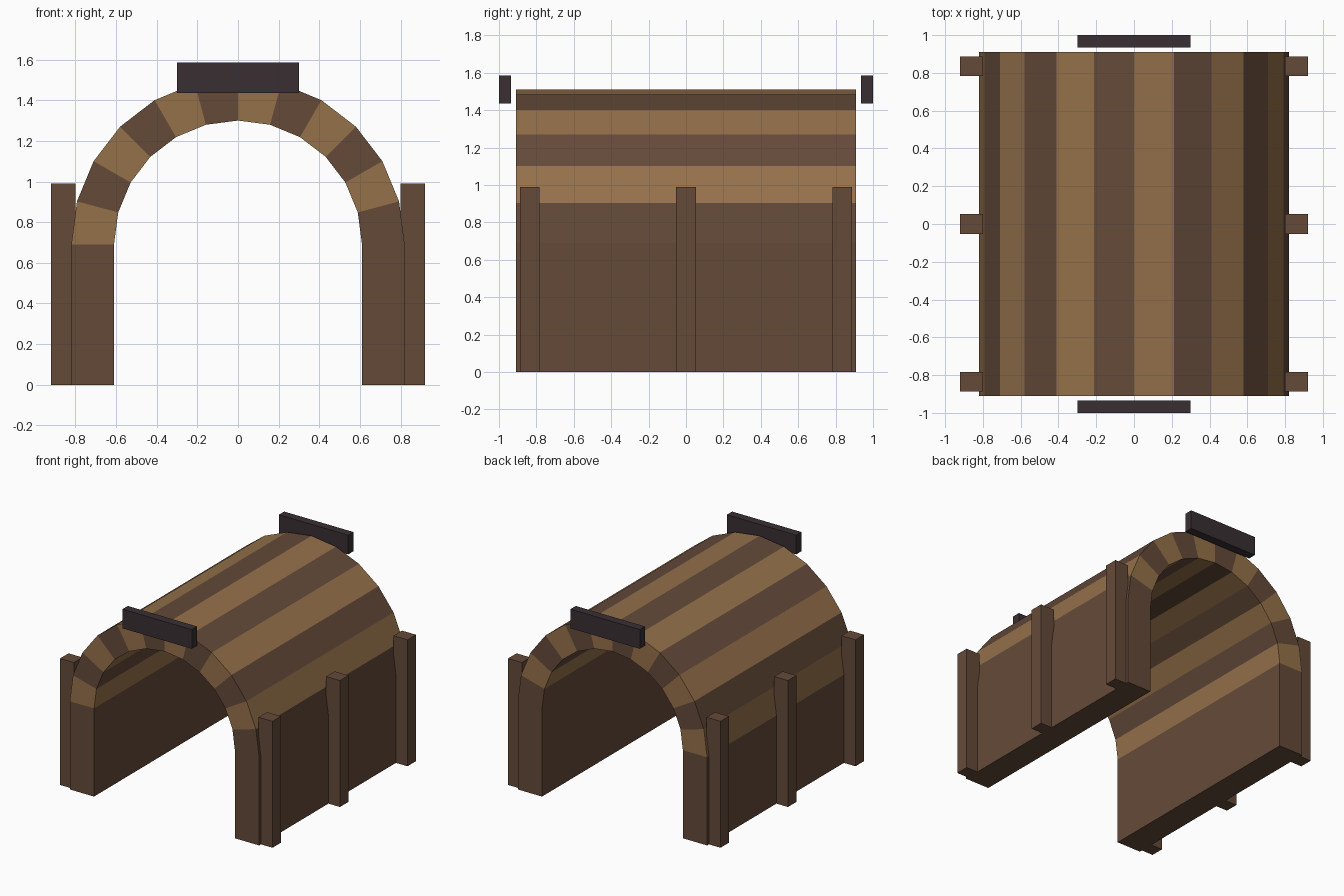
import bpy, bmesh
from math import pi, sin, cos

cube = bpy.data.objects.get("Cube")
if cube:
    bpy.data.objects.remove(cube, do_unlink=True)


def linear(c):
    c /= 255
    return c / 12.92 if c <= 0.04045 else ((c + 0.055) / 1.055) ** 2.4


def material(name, *rgb):
    mat = bpy.data.materials.new(name)
    colour = [linear(c) for c in rgb] + [1]
    mat.use_nodes = True
    mat.diffuse_color = colour
    mat.node_tree.nodes["Principled BSDF"].inputs["Base Color"].default_value = colour
    return mat


dark_wood = material("dark_wood", 100, 74, 57)
light_wood = material("light_wood", 149, 113, 74)
black_wood = material("charcoal_wood", 57, 47, 50)


def finish(name, bm, *mats):
    bmesh.ops.recalc_face_normals(bm, faces=bm.faces)
    mesh = bpy.data.meshes.new(name)
    bm.to_mesh(mesh)
    bm.free()
    for mat in mats:
        mesh.materials.append(mat)
    obj = bpy.data.objects.new(name, mesh)
    bpy.context.collection.objects.link(obj)
    return obj


def box(name, centre, size, mat):
    bm = bmesh.new()
    bmesh.ops.create_cube(bm, size=1)
    bmesh.ops.scale(bm, vec=size, verts=bm.verts)
    bmesh.ops.translate(bm, vec=centre, verts=bm.verts)
    return finish(name, bm, mat)


# Vaulted shell: straight walls joined by a round arch of alternating planks
OUTER, INNER, SPRING, HALF, PLANKS = 0.82, 0.61, 0.69, 0.91, 12


def outline(radius):
    arc = [(-radius * cos(pi * i / PLANKS), SPRING + radius * sin(pi * i / PLANKS))
           for i in range(PLANKS + 1)]
    return [(-radius, 0)] + arc + [(radius, 0)]


bm = bmesh.new()
rings = []
for (ox, oz), (ix, iz) in zip(outline(OUTER), outline(INNER)):
    corners = [(ox, -HALF, oz), (ox, HALF, oz), (ix, HALF, iz), (ix, -HALF, iz)]
    rings.append([bm.verts.new(c) for c in corners])
for i, (a, b) in enumerate(zip(rings, rings[1:])):
    for k in range(4):
        n = (k + 1) % 4
        face = bm.faces.new((a[k], a[n], b[n], b[k]))
        face.material_index = i % 2 if i <= PLANKS else 0
bm.faces.new(rings[0])
bm.faces.new(rings[-1])
finish("tunnel_shell", bm, dark_wood, light_wood)

# Side posts, three along each wall
for side, sx in (("left", 1), ("right", -1)):
    for place, y in (("front", -0.835), ("middle", 0), ("back", 0.835)):
        box(f"{side}_{place}_post", (sx * 0.86, y, 0.495), (0.12, 0.105, 0.99), dark_wood)

# Blank sign boards above both openings
for place, sy in (("front", -1), ("back", 1)):
    box(f"{place}_board", (0, sy * 0.9675, 1.51), (0.6, 0.065, 0.15), black_wood)
